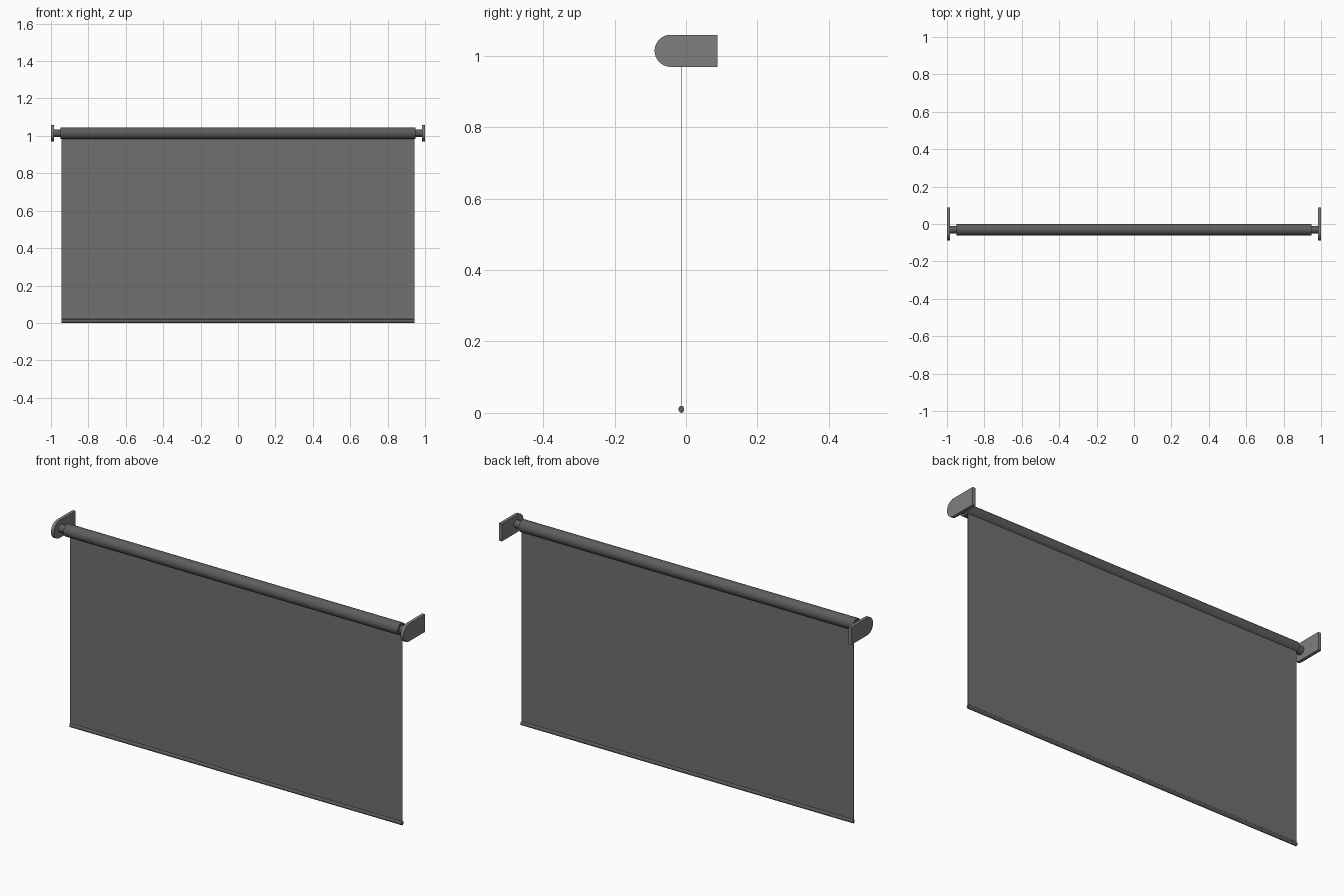
import bpy, bmesh, math

if "Cube" in bpy.data.objects:
    bpy.data.objects.remove(bpy.data.objects["Cube"])

AXIS_Y, AXIS_Z = -0.03, 1.015    # roller axis
CLOTH_Y = -0.013                 # plane of the hanging cloth


def grey(name, value):
    mat = bpy.data.materials.new(name)
    mat.diffuse_color = (value, value, value, 1)
    mat.use_nodes = True
    mat.node_tree.nodes["Principled BSDF"].inputs["Base Color"].default_value = mat.diffuse_color
    return mat


METAL = grey("dark_metal", 0.21)
CLOTH = grey("dark_cloth", 0.16)
ROLL = grey("dark_roll", 0.11)


def extrude_x(name, profile, x0, x1, mat, smooth=False):
    """Solid made by sweeping a closed (y, z) profile along x."""
    bm = bmesh.new()
    face = bm.faces.new([bm.verts.new((x0, y, z)) for y, z in profile])
    new = bmesh.ops.extrude_face_region(bm, geom=[face])["geom"]
    verts = [g for g in new if isinstance(g, bmesh.types.BMVert)]
    bmesh.ops.translate(bm, verts=verts, vec=(x1 - x0, 0, 0))
    bmesh.ops.recalc_face_normals(bm, faces=bm.faces)
    mesh = bpy.data.meshes.new(name)
    bm.to_mesh(mesh)
    bm.free()
    mesh.materials.append(mat)
    obj = bpy.data.objects.new(name, mesh)
    bpy.context.collection.objects.link(obj)
    if smooth:
        bpy.ops.object.select_all(action='DESELECT')
        obj.select_set(True)
        bpy.context.view_layer.objects.active = obj
        bpy.ops.object.shade_smooth_by_angle(angle=math.radians(35))
    return obj


def arc(cy, cz, ry, rz, a0, a1, n):
    """n points of an elliptical arc, angles in degrees."""
    angles = [math.radians(a0 + (a1 - a0) * i / (n - 1)) for i in range(n)]
    return [(cy + ry * math.cos(a), cz + rz * math.sin(a)) for a in angles]


def ring(cy, cz, ry, rz, n):
    return arc(cy, cz, ry, rz, 0, 360, n + 1)[:-1]


# Rolled-up tube
extrude_x("roller", ring(AXIS_Y, AXIS_Z, 0.031, 0.031, 32), -0.949, 0.949, ROLL, True)

# Hanging cloth, running up into the roller
t = 0.001
extrude_x("shade_cloth", [(CLOTH_Y - t, 0.008), (CLOTH_Y + t, 0.008),
                          (CLOTH_Y + t, 1.0), (CLOTH_Y - t, 1.0)], -0.943, 0.943, CLOTH)

# Weighted bottom bar
extrude_x("bottom_bar", ring(CLOTH_Y, 0.01, 0.008, 0.01, 16), -0.943, 0.943, ROLL, True)

# End pins and wall brackets (round at the front, square at the wall)
bracket = arc(-0.043, 1.014, 0.045, 0.045, 90, 270, 17) + [(0.088, 0.969), (0.088, 1.059)]
for side, s in (("left", -1), ("right", 1)):
    extrude_x(side + "_pin", ring(AXIS_Y, AXIS_Z, 0.02, 0.02, 24), s * 0.94, s * 0.99, ROLL, True)
    extrude_x(side + "_bracket", bracket, s * 0.984, s * 1.0, METAL, True)
